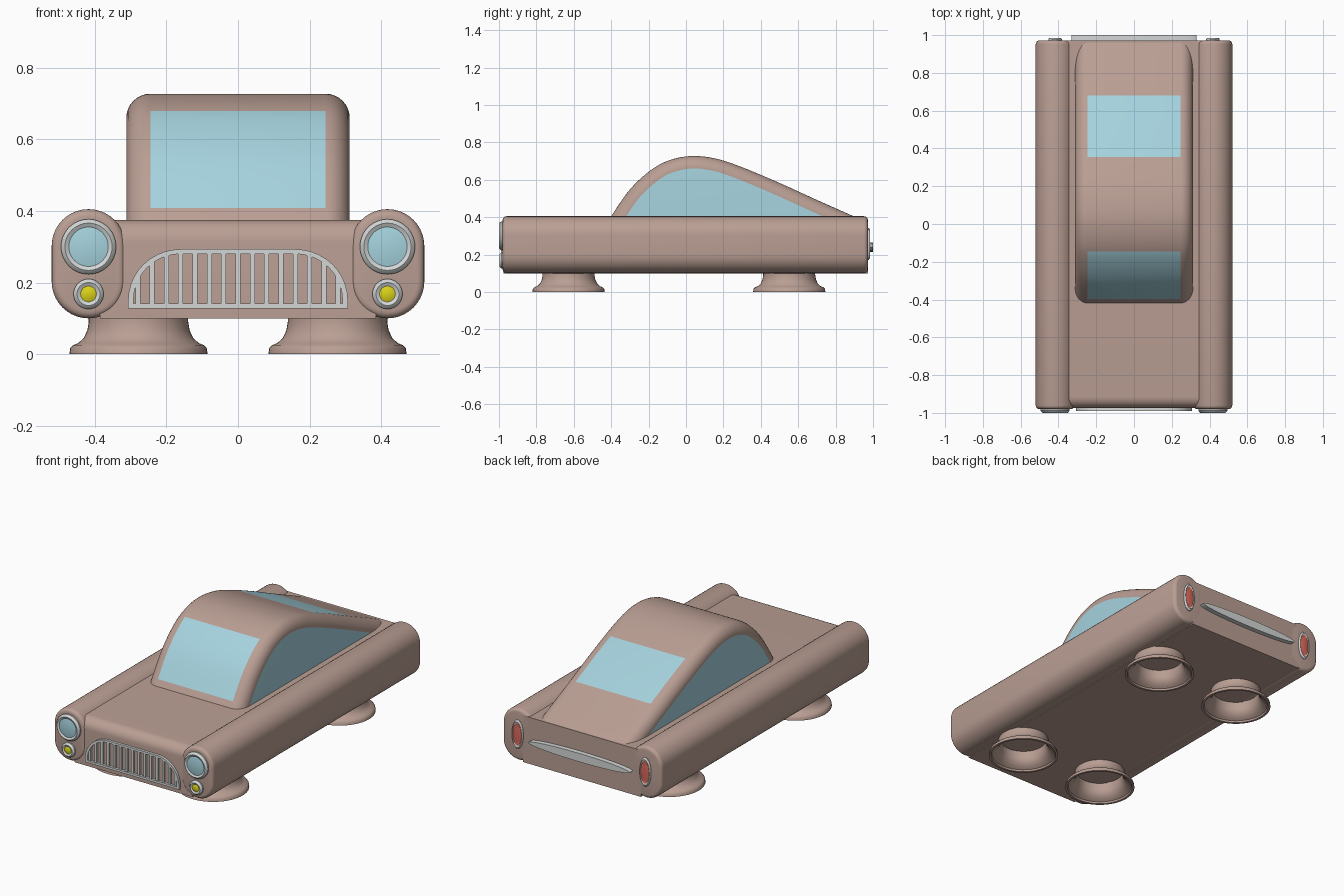
import bpy, bmesh, math
from math import sin, cos, pi, radians
from mathutils import Matrix, Vector

if "Cube" in bpy.data.objects:
    bpy.data.objects.remove(bpy.data.objects["Cube"], do_unlink=True)


def material(name, rgb):
    m = bpy.data.materials.new(name)
    m.use_nodes = True
    color = (*rgb, 1)
    m.diffuse_color = color
    m.node_tree.nodes["Principled BSDF"].inputs["Base Color"].default_value = color
    return m


PAINT = material("dusty_rose_paint", (0.49, 0.345, 0.295))
GLASS = material("pale_blue_glass", (0.38, 0.65, 0.73))
CHROME = material("light_chrome", (0.66, 0.68, 0.68))
AMBER = material("yellow_lamp", (0.72, 0.65, 0.01))
RED = material("red_lamp", (0.7, 0.14, 0.1))
made = []


def finish(name, bm, mats):
    bmesh.ops.remove_doubles(bm, verts=bm.verts, dist=1e-5)
    bmesh.ops.recalc_face_normals(bm, faces=bm.faces)
    mesh = bpy.data.meshes.new(name)
    bm.to_mesh(mesh)
    bm.free()
    for m in mats:
        mesh.materials.append(m)
    ob = bpy.data.objects.new(name, mesh)
    bpy.context.collection.objects.link(ob)
    made.append(ob)
    return ob


def loft(rings, cap=True, wrap=False, slots=None):
    """Skin a list of closed rings of points."""
    bm = bmesh.new()
    rows = [[bm.verts.new(p) for p in ring] for ring in rings]
    n = len(rows[0])
    pairs = list(zip(rows, rows[1:])) + ([(rows[-1], rows[0])] if wrap else [])
    for k, (a, b) in enumerate(pairs):
        for i in range(n):
            j = (i + 1) % n
            f = bm.faces.new((a[i], a[j], b[j], b[i]))
            f.material_index = slots[k] if slots else 0
    if cap and not wrap:
        bm.faces.new(rows[0])
        bm.faces.new(rows[-1])
    return bm


def lathe(name, profile, mats, matrix, slots=None, wrap=False, sides=48):
    rings = [[(r * cos(2 * pi * i / sides), r * sin(2 * pi * i / sides), h)
              for i in range(sides)] for r, h in profile]
    bm = loft(rings, cap=False, wrap=wrap, slots=slots)
    bm.transform(matrix)
    return finish(name, bm, mats)


def spline(pts, steps=7):
    """Smooth curve through the points."""
    p = [Vector(q) for q in pts]
    p = [2 * p[0] - p[1]] + p + [2 * p[-1] - p[-2]]
    out = []
    for a, b, c, d in zip(p, p[1:], p[2:], p[3:]):
        for s in range(steps):
            t = s / steps
            out.append(0.5 * (2 * b + (c - a) * t + (2 * a - 5 * b + 4 * c - d) * t * t
                              + (3 * b - a - 3 * c + d) * t ** 3))
    return out + [p[-2]]


def rounding(radius, steps):
    """Pairs of (inset, distance from the end) around a quarter circle."""
    return [(radius * (1 - sin(a)), radius * (1 - cos(a)))
            for a in (pi / 2 * i / steps for i in range(steps + 1))]


# Centre body with a rounded nose
NOSE, TAIL, DECK, FLOOR, R = -0.975, 0.972, 0.375, 0.1, 0.06
outline = [(TAIL, FLOOR), (TAIL, DECK)]
outline += [(NOSE + R - R * sin(a), DECK - R + R * cos(a))
            for a in (pi / 2 * i / 8 for i in range(9))]
outline += [(NOSE, FLOOR)]
finish("centre_body", loft([[(x, y, z) for y, z in outline] for x in (-0.385, 0.385)]), [PAINT])


# Long side fenders
def pill(cx, y, r):
    arc = [pi * i / 20 for i in range(21)]
    return ([(cx + r * cos(a), y, 0.302 + r * sin(a)) for a in arc]
            + [(cx - r * cos(a), y, 0.203 - r * sin(a)) for a in arc])


for side, cx in (("left", 0.4175), ("right", -0.4175)):
    ends = rounding(0.02, 4)
    rings = [pill(cx, -0.98 + d, 0.103 - inset) for inset, d in ends[::-1]]
    rings = sorted(rings, key=lambda ring: ring[0][1])
    rings += sorted([pill(cx, TAIL - d, 0.103 - inset) for inset, d in ends],
                    key=lambda ring: ring[0][1])
    finish(side + "_fender", loft(rings), [PAINT])

# Cabin: domed profile with rolled side edges and flat glass sides
roof = spline([(-0.445, 0.33), (-0.4, 0.405), (-0.3, 0.548), (-0.19, 0.65), (-0.09, 0.704),
               (0.03, 0.727), (0.16, 0.713), (0.3, 0.667), (0.5, 0.583), (0.7, 0.492),
               (0.9, 0.403), (0.965, 0.373)])
normals = []
for i in range(len(roof)):
    t = (roof[min(i + 1, len(roof) - 1)] - roof[max(i - 1, 0)]).normalized()
    normals.append(Vector((-t.y, t.x)))


def cabin_ring(x, inset):
    return [(x, *(p - n * inset)) for p, n in zip(roof, normals)]


HALF = 0.312
edge = [(HALF - 0.067 * (1 - cos(a)), 0.067 * (1 - sin(a)))
        for a in (pi / 2 * i / 8 for i in range(9))]
rings = [cabin_ring(x, inset) for x, inset in edge]
rings += [cabin_ring(-x, inset) for x, inset in edge[::-1]]
bm = loft(rings)
WINDSHIELD, REAR_GLASS = (-0.398, -0.145), (0.355, 0.68)
for y in WINDSHIELD + REAR_GLASS:
    bmesh.ops.bisect_plane(bm, geom=bm.verts[:] + bm.edges[:] + bm.faces[:],
                           plane_co=(0, y, 0), plane_no=(0, 1, 0))
bm.normal_update()
for f in bm.faces:
    c = f.calc_center_median()
    side_glass = abs(f.normal.x) > 0.999
    pane = abs(c.x) < 0.1 and c.z > 0.4 and any(
        lo < c.y < hi for lo, hi in (WINDSHIELD, REAR_GLASS))
    f.material_index = 1 if side_glass or pane else 0
finish("cabin", bm, [PAINT, GLASS])

# Hollow flared feet
foot = [(0.139, 0.11), (0.139, 0.09), (0.143, 0.066), (0.153, 0.045), (0.168, 0.031),
        (0.183, 0.025), (0.191, 0.016), (0.193, 0), (0.18, 0), (0.176, 0.01),
        (0.158, 0.02), (0.14, 0.038), (0.13, 0.06), (0.126, 0.11)]
for end, y in (("front", -0.628), ("rear", 0.552)):
    for side, x in (("left", 0.278), ("right", -0.278)):
        lathe(f"{end}_{side}_foot", foot, [PAINT], Matrix.Translation((x, y, 0)), wrap=True)


# Lamps: chrome bezel around a shallow lens
def lamp(name, x, y, z, radius, lens, depth, mat, turn, squash=1.0):
    mid = (radius + lens) / 2
    profile = [(0, -0.01), (radius, -0.01), (radius, depth * 0.4),
               (radius * 0.3 + mid * 0.7, depth * 0.9), (mid, depth),
               (lens, depth * 0.7), (lens * 0.6, depth * 0.9), (0, depth)]
    matrix = (Matrix.Translation((x, y, z)) @ Matrix.Diagonal((squash, 1, 1, 1))
              @ Matrix.Rotation(radians(turn), 4, 'X'))
    lathe(name, profile, [CHROME, mat], matrix, slots=[0] * 5 + [1] * 2)


for side, x in (("left", 0.4175), ("right", -0.4175)):
    lamp(side + "_headlight", x, -0.98, 0.3, 0.077, 0.055, 0.02, GLASS, 90)
    lamp(side + "_fog_light", x, -0.98, 0.168, 0.042, 0.022, 0.018, AMBER, 90)
    lamp(side + "_tail_light", x, TAIL, 0.257, 0.085, 0.066, 0.012, RED, -90, 0.42)


# Grille: arched frame with upright bars
def arch_top(x, w, base, top, bend):
    u = max(0, (abs(x) - bend) / (w - bend))
    return base + (top - base) * math.sqrt(max(0, 1 - u * u))


def arch(w, bottom, base, top, bend, y):
    quarter = [pi / 2 * i / 10 for i in range(11)]
    right = [(bend + (w - bend) * cos(a), y, base + (top - base) * sin(a)) for a in quarter]
    left = [(-x, y, z) for x, y, z in right[::-1]]
    return [(w, y, bottom)] + right + left + [(-w, y, bottom)]


outer, inner = (0.307, 0.128, 0.15, 0.293, 0.16), (0.292, 0.141, 0.15, 0.28, 0.16)
rings = [arch(*outer, -0.97), arch(*outer, -0.99), arch(*inner, -0.99), arch(*inner, -0.97)]
finish("grille_frame", loft(rings, wrap=True), [CHROME])
for k in range(-7, 8):
    x, w = k * 0.04, 0.007
    top = arch_top(x, 0.3, 0.15, 0.287, 0.16)
    rings = [[(x - w, y, 0.135), (x + w, y, 0.135), (x + w, y, top), (x - w, y, top)]
             for y in (-0.987, -0.97)]
    finish(f"grille_bar_{k + 8}", loft(rings), [CHROME])

# Rear bumper: a slim lens-shaped blade
blade = [(0.332 * cos(a), 0.025 * sin(a)) for a in (2 * pi * i / 48 for i in range(48))]
finish("rear_bumper", loft([[(x, y, 0.24 + z) for x, z in blade] for y in (0.965, 1.0)]), [CHROME])

# Smooth shading with sharp creases kept
for ob in bpy.context.selected_objects:
    ob.select_set(False)
for ob in made:
    ob.select_set(True)
bpy.context.view_layer.objects.active = made[0]
bpy.ops.object.shade_smooth_by_angle(angle=radians(35))
